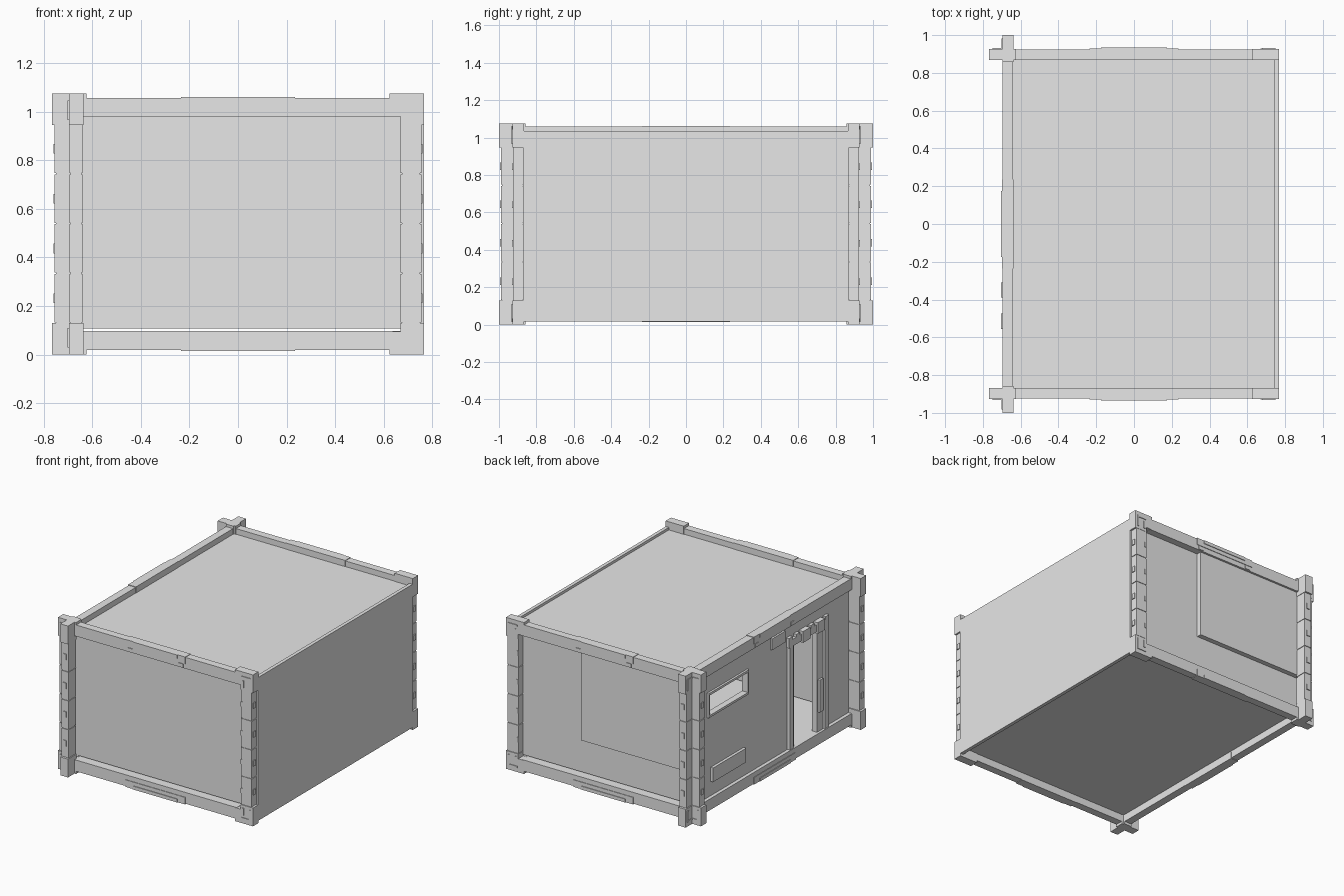
import bpy
import bmesh

cube = bpy.data.objects.get("Cube")
if cube:
    bpy.data.objects.remove(cube, do_unlink=True)

grey = bpy.data.materials.new("light_grey")
grey.use_nodes = True
grey.diffuse_color = (0.8, 0.8, 0.8, 1)
grey.node_tree.nodes["Principled BSDF"].inputs["Base Color"].default_value = (0.8, 0.8, 0.8, 1)


def build(name, boxes, place=lambda u, d, z: (u, d, z)):
    """Make one object from boxes (u0, u1, d0, d1, z0, z1) put in place by a mapping."""
    bm = bmesh.new()
    for u0, u1, d0, d1, z0, z1 in boxes:
        a, b = place(u0, d0, z0), place(u1, d1, z1)
        verts = bmesh.ops.create_cube(bm, size=1)["verts"]
        for v in verts:
            for i in range(3):
                v.co[i] = (a[i] + b[i]) / 2 + v.co[i] * abs(b[i] - a[i])
    mesh = bpy.data.meshes.new(name)
    bm.to_mesh(mesh)
    bm.free()
    mesh.materials.append(grey)
    obj = bpy.data.objects.new(name, mesh)
    bpy.context.collection.objects.link(obj)
    return obj


def mirror_u(box):
    return (-box[1], -box[0]) + tuple(box[2:])


HEIGHT = 1.076
THICK = 0.055


def flip_z(box):
    return tuple(box[:4]) + (HEIGHT - box[5], HEIGHT - box[4])


def frame(name, half, place):
    """Rectangular frame: beams with clips, segmented posts and L-shaped corners."""
    # Beams
    run = half - 0.13
    beam = (-run, run, -THICK, 0, 0.018, 0.098)
    build(name + "_beams", [beam, flip_z(beam)], place)

    # Clips at the middle of each beam, with a ridge and two lower tabs
    clip = (-0.235, 0.235, -THICK - 0.002, 0.004, 0.014, 0.064)
    ridge = (-0.175, 0.175, -0.01, 0.009, 0.014, 0.038)
    tab = (0.18, 0.22, -0.01, 0.005, 0.982, 1.008)
    build(name + "_clips", [clip, flip_z(clip), ridge, flip_z(ridge), tab, mirror_u(tab)], place)

    # Posts in four segments around a thinner core
    inner, outer = half - 0.097, half - 0.012
    posts = [(inner + 0.005, outer - 0.005, -THICK + 0.004, -0.004, 0.1, 0.98)]
    step = (0.95 - 0.13) / 4
    for i in range(4):
        z = 0.13 + i * step
        posts.append((inner, outer, -THICK, 0, z + 0.003, z + step - 0.003))
        mid = z + step / 2
        posts.append((inner, inner + 0.015, -0.01, 0.004, mid - 0.02, mid + 0.015))
        posts.append((outer - 0.01, outer + 0.006, -0.04, -0.015, mid - 0.02, mid + 0.02))
    build(name + "_posts", posts + [mirror_u(b) for b in posts], place)

    # Corners with raised L marks
    corner = [
        (half - 0.142, half, -THICK - 0.003, 0.002, 0, 0.096),
        (half - 0.097, half, -THICK - 0.003, 0.002, 0.09, 0.13),
        (half - 0.03, half - 0.018, -0.01, 0.007, 0.03, 0.11),
        (half - 0.09, half - 0.018, -0.01, 0.007, 0.03, 0.042),
        (half - 0.085, half - 0.07, -0.01, 0.007, 0.06, 0.11),
    ]
    corner += [mirror_u(b) for b in corner]
    build(name + "_corners", corner + [flip_z(b) for b in corner], place)


# The three frames; the side one crosses the ends of the front and back ones
frame("front_frame", 0.767, lambda u, d, z: (u, -0.925 - d, z))
frame("back_frame", 0.767, lambda u, d, z: (u, 0.925 + d, z))
frame("right_frame", 1.0, lambda u, d, z: (-0.695 - d, u, z))

# Shell panels
build("roof", [(-0.66, 0.75, -0.872, 0.872, 0.99, 1.018)])
build("floor", [(-0.66, 0.75, -0.872, 0.872, 0.07, 0.097)])
build("left_wall", [(0.742, 0.767, -0.872, 0.872, 0.018, 1.036)])
build("front_wall", [(-0.66, 0.742, -0.875, -0.85, 0.107, 1.0)])
build("back_wall", [(-0.66, 0.742, 0.85, 0.875, 0.107, 1.0)])
build("back_panel", [(-0.66, 0.19, 0.87, 0.91, 0.35, 0.985)])

# Right wall, built around the doorway and the window
WALL = (-0.67, -0.645)
DOOR = (-0.52, -0.24, 0.83)
WINDOW = (0.28, 0.71, 0.68, 0.83)
build("right_wall", [
    WALL + (-0.872, DOOR[0], 0.09, 1.0),
    WALL + (DOOR[0], DOOR[1], DOOR[2], 1.0),
    WALL + (DOOR[1], WINDOW[0], 0.09, 1.0),
    WALL + (WINDOW[0], WINDOW[1], 0.09, WINDOW[2]),
    WALL + (WINDOW[0], WINDOW[1], WINDOW[3], 1.0),
    WALL + (WINDOW[1], 0.872, 0.09, 1.0),
])

# Window frame
y0, y1, z0, z1 = WINDOW
RIM = (-0.685, -0.64)
build("window_frame", [
    RIM + (y0 - 0.012, y1 + 0.012, z0 - 0.012, z0 + 0.004),
    RIM + (y0 - 0.012, y1 + 0.012, z1 - 0.004, z1 + 0.012),
    RIM + (y0 - 0.012, y0 + 0.004, z0, z1),
    RIM + (y1 - 0.004, y1 + 0.012, z0, z1),
])

# Door surround with a toothed header and a handle
JAMB = (-0.692, -0.64)
header = [JAMB + (-0.62, -0.17, 0.825, 0.875)]
for y in (-0.515, -0.35):
    header.append((-0.704, -0.64, y - 0.04, y + 0.04, 0.815, 0.895))
for y in (-0.6, -0.435, -0.27, -0.19):
    header.append(JAMB + (y - 0.02, y + 0.02, 0.86, 0.895))
build("door_header", header)
build("door_jambs", [
    JAMB + (-0.22, -0.18, 0.1, 0.83),
    (-0.68, -0.64, -0.24, -0.22, 0.1, 0.83),
    JAMB + (-0.61, -0.57, 0.1, 0.83),
    (-0.68, -0.64, -0.57, -0.5, 0.1, 0.83),
])
build("door_handle", [(-0.695, -0.67, -0.55, -0.51, 0.24, 0.47)])

# Small plates on the right wall
build("vent_plate", [(-0.69, -0.66, 0.31, 0.68, 0.2, 0.3)])
build("sign_plate", [(-0.685, -0.66, -0.14, 0.01, 0.88, 0.96)])
